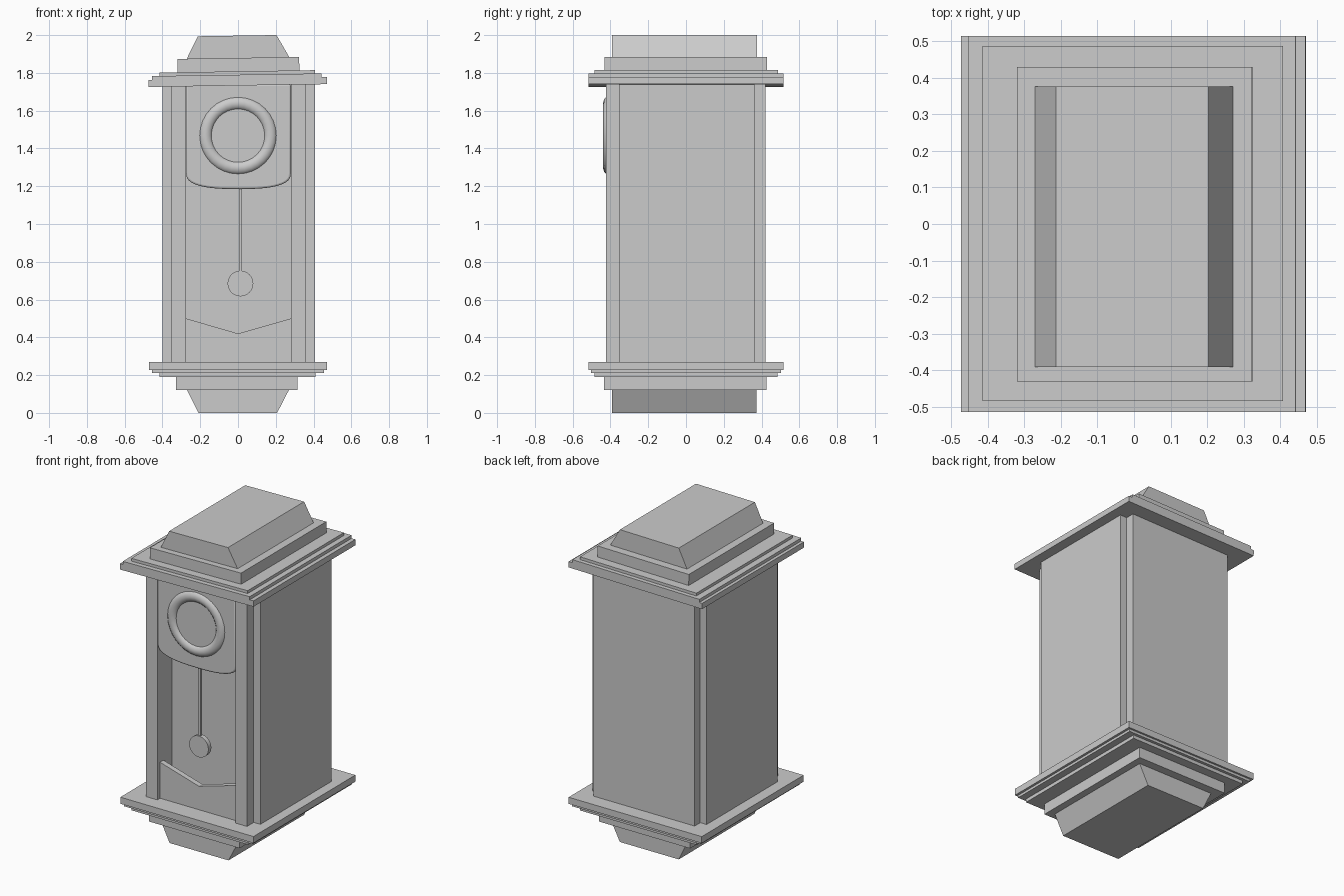
import bpy, bmesh, math
from mathutils import Matrix

if "Cube" in bpy.data.objects:
    bpy.data.objects.remove(bpy.data.objects["Cube"])

grey = bpy.data.materials.new("plain grey")
grey.diffuse_color = (0.6, 0.6, 0.6, 1)
grey.use_nodes = True
grey.node_tree.nodes["Principled BSDF"].inputs["Base Color"].default_value = grey.diffuse_color


def make(name, bm):
    bmesh.ops.recalc_face_normals(bm, faces=bm.faces[:])
    me = bpy.data.meshes.new(name)
    bm.to_mesh(me)
    bm.free()
    me.materials.append(grey)
    ob = bpy.data.objects.new(name, me)
    bpy.context.collection.objects.link(ob)
    return ob


def prism(name, pts, axis, lo, hi):
    """Extrude an outline: axis 'z' takes (x, y) points, axis 'y' takes (x, z)."""
    bm = bmesh.new()
    co = (lambda p: (p[0], p[1], lo)) if axis == 'z' else (lambda p: (p[0], lo, p[1]))
    face = bm.faces.new([bm.verts.new(co(p)) for p in pts])
    ext = bmesh.ops.extrude_face_region(bm, geom=[face])["geom"]
    vs = [v for v in ext if isinstance(v, bmesh.types.BMVert)]
    d = hi - lo
    bmesh.ops.translate(bm, verts=vs, vec=(0, 0, d) if axis == 'z' else (0, d, 0))
    return make(name, bm)


def slab(name, x0, x1, y0, y1, z0, z1):
    return prism(name, [(x0, y0), (x1, y0), (x1, y1), (x0, y1)], 'z', z0, z1)


def smooth(ob, angle):
    bpy.ops.object.select_all(action='DESELECT')
    ob.select_set(True)
    bpy.context.view_layer.objects.active = ob
    bpy.ops.object.shade_smooth_by_angle(angle=math.radians(angle))


# Case: plan with notched corners and a tall recess in the front
prism("case", [
    (-0.355, -0.423), (-0.275, -0.423), (-0.275, -0.275), (0.28, -0.275),
    (0.28, -0.423), (0.36, -0.423), (0.36, -0.355), (0.407, -0.355),
    (0.407, 0.363), (0.36, 0.363), (0.36, 0.42), (-0.355, 0.42),
    (-0.355, 0.363), (-0.4, 0.363), (-0.4, -0.355), (-0.355, -0.355)],
    'z', 0.26, 1.75)

# Base mouldings and tapered foot
slab("base_slab", -0.472, 0.47, -0.515, 0.515, 0.228, 0.27)
slab("base_step_upper", -0.455, 0.455, -0.503, 0.503, 0.212, 0.228)
slab("base_step_lower", -0.415, 0.41, -0.485, 0.485, 0.19, 0.212)
slab("base_block", -0.328, 0.315, -0.433, 0.427, 0.122, 0.19)
prism("foot", [(-0.21, 0), (0.207, 0), (0.27, 0.122), (-0.27, 0.122)], 'y', -0.392, 0.373)

# Roof mouldings and tapered cap, sitting very slightly askew
roof = [
    slab("roof_slab", -0.475, 0.47, -0.515, 0.515, 1.733, 1.77),
    slab("roof_step_lower", -0.455, 0.443, -0.515, 0.515, 1.77, 1.79),
    slab("roof_step_upper", -0.415, 0.408, -0.485, 0.488, 1.79, 1.808),
    slab("roof_block", -0.32, 0.325, -0.432, 0.43, 1.808, 1.879),
    prism("roof_cap", [(-0.27, 1.879), (0.273, 1.879), (0.207, 1.997), (-0.21, 1.997)],
          'y', -0.392, 0.377)]
tilt = (Matrix.Translation((0, 0, 1.8)) @ Matrix.Rotation(math.radians(-0.9), 4, 'Y')
        @ Matrix.Translation((0, 0, -1.8)))
for ob in roof:
    ob.data.transform(tilt)

# Dial plate with a bowed, rounded lower edge
arc = []
for i in range(25):
    a = math.pi * i / 24
    c, s = math.cos(a), math.sin(a)
    arc.append((0.0025 - 0.277 * math.copysign(abs(c) ** 0.75, c), 1.27 - 0.085 * s ** 0.75))
plate = prism("dial_plate", arc + [(0.2795, 1.74), (-0.2745, 1.74)], 'y', -0.423, -0.36)
bev = plate.modifiers.new("rounded_edge", 'BEVEL')
bev.width, bev.segments, bev.limit_method = 0.01, 3, 'ANGLE'
bev.angle_limit = math.radians(50)
smooth(plate, 40)

# Dial ring
bm = bmesh.new()
N, M = 32, 12
rings = []
for i in range(N):
    a = 2 * math.pi * i / N
    ring = []
    for j in range(M):
        b = 2 * math.pi * j / M
        r = 0.172 + 0.038 * math.cos(b)
        ring.append(bm.verts.new((r * math.cos(a), -0.403 + 0.036 * math.sin(b),
                                  1.468 + r * math.sin(a))))
    rings.append(ring)
for i in range(N):
    for j in range(M):
        p, q, k = rings[i], rings[(i + 1) % N], (j + 1) % M
        bm.faces.new((p[j], q[j], q[k], p[k]))
smooth(make("dial_ring", bm), 60)

# Pendulum rod and disc
slab("pendulum_rod", 0.004, 0.021, -0.408, -0.392, 0.72, 1.25)
disc = [(0.013 + 0.068 * math.cos(2 * math.pi * i / 32),
         0.685 + 0.068 * math.sin(2 * math.pi * i / 32)) for i in range(32)]
smooth(prism("pendulum_disc", disc, 'y', -0.415, -0.385), 40)

# Notched panel across the bottom of the recess
prism("lower_panel", [(-0.275, 0.26), (0.28, 0.26), (0.28, 0.50), (0.0, 0.42), (-0.275, 0.50)],
      'y', -0.395, -0.36)
